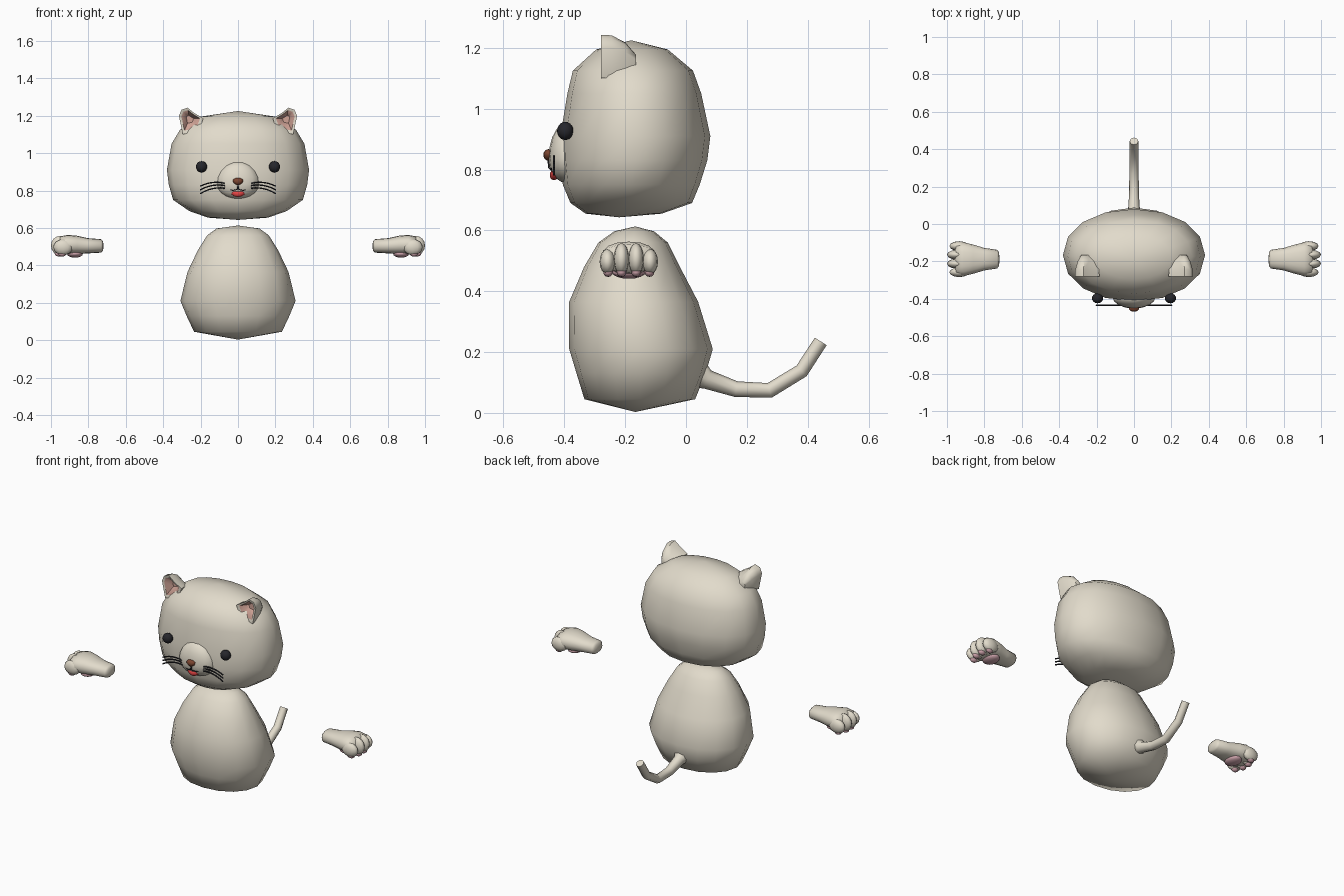
import bpy, bmesh, math
from mathutils import Vector

if "Cube" in bpy.data.objects:
    bpy.data.objects.remove(bpy.data.objects["Cube"])


def material(name, rgb):
    m = bpy.data.materials.new(name)
    m.diffuse_color = (*rgb, 1)
    m.use_nodes = True
    m.node_tree.nodes["Principled BSDF"].inputs["Base Color"].default_value = m.diffuse_color
    return m


FUR = material("fur", (0.76, 0.71, 0.60))
PINK = material("inner_ear_pink", (0.62, 0.36, 0.30))
PAD = material("pad_pink", (0.60, 0.36, 0.40))
BLACK = material("black", (0.02, 0.02, 0.025))
BROWN = material("nose_brown", (0.20, 0.06, 0.03))
RED = material("mouth_red", (0.80, 0.06, 0.06))


def finish(name, bm, mats, mirror=False, angle=70):
    bmesh.ops.recalc_face_normals(bm, faces=bm.faces)
    me = bpy.data.meshes.new(name)
    bm.to_mesh(me)
    bm.free()
    for m in mats:
        me.materials.append(m)
    me.shade_smooth()
    me.set_sharp_from_angle(angle=math.radians(angle))
    ob = bpy.data.objects.new(name, me)
    bpy.context.collection.objects.link(ob)
    if mirror:
        ob.modifiers.new("mirror", 'MIRROR').use_mirror_merge = False
    return ob


def loft(bm, rings, n=16, power=2.0, ends=(None, None)):
    """Join superellipse rings (centre, u, v); close with a pole or a flat cap."""
    loops = []
    for c, u, v in rings:
        loop = []
        for i in range(n):
            a = 2 * math.pi * i / n
            cu, sv = math.cos(a), math.sin(a)
            p = Vector(c) + Vector(u) * math.copysign(abs(cu) ** (2 / power), cu) \
                + Vector(v) * math.copysign(abs(sv) ** (2 / power), sv)
            loop.append(bm.verts.new(p))
        loops.append(loop)
    for a, b in zip(loops, loops[1:]):
        for i in range(n):
            bm.faces.new((a[i], a[(i + 1) % n], b[(i + 1) % n], b[i]))
    for loop, pole in ((loops[0], ends[0]), (loops[-1], ends[1])):
        if pole is None:
            bm.faces.new(loop)
        else:
            p = bm.verts.new(pole)
            for i in range(n):
                bm.faces.new((loop[i], loop[(i + 1) % n], p))


def stacked(name, levels, bottom, top, power):
    """Upright form from levels (z, half width, front y, back y)."""
    bm = bmesh.new()
    rings = [((0, (f + b) / 2, z), (w, 0, 0), (0, (b - f) / 2, 0)) for z, w, f, b in levels]
    loft(bm, rings, 16, power, (bottom, top))
    return finish(name, bm, [FUR])


def tube(bm, pts, radii, axis, n):
    """Tube along a planar path; axis is the normal of that plane."""
    pts = [Vector(p) for p in pts]
    axis = Vector(axis)
    rings = []
    for i, (p, r) in enumerate(zip(pts, radii)):
        t = (pts[min(i + 1, len(pts) - 1)] - pts[max(i - 1, 0)]).normalized()
        rings.append((p, axis * r, t.cross(axis) * r))
    loft(bm, rings, n)


def ball(bm, centre, radii, u=12, v=8):
    made = bmesh.ops.create_uvsphere(bm, u_segments=u, v_segments=v, radius=1)["verts"]
    for vert in made:
        vert.co = Vector([c + k * r for c, k, r in zip(centre, vert.co, radii)])
    return made


# Head and body
stacked("head", [(0.655, .16, -.33, -.08), (0.69, .26, -.38, .02), (0.75, .347, -.405, .045),
                 (0.83, .37, -.413, .07), (0.91, .38, -.413, .08), (1.05, .355, -.39, .05),
                 (1.125, .31, -.372, .023), (1.195, .20, -.295, -.06)],
        (0, -.22, .643), (0, -.18, 1.225), 2.1)
stacked("body", [(0.045, .235, -.334, .03), (0.13, .275, -.36, .065), (0.21, .308, -.384, .088),
                 (0.365, .27, -.384, .04), (0.48, .215, -.335, -.02), (0.56, .165, -.288, -.06),
                 (0.597, .115, -.236, -.105)],
        (0, -.167, .003), (0, -.167, .613), 2.1)

# Tail, flared where it leaves the body
bm = bmesh.new()
tube(bm, [(0, -.03, .165), (0, .07, .11), (0, .165, .078), (0, .275, .074),
          (0, .38, .138), (0, .443, .235)], [.09, .032, .026, .025, .024, .023], (1, 0, 0), 8)
finish("tail", bm, [FUR], angle=60)

# Ears: rounded shell with a pink hollow facing forward
outline = [(.295, 1.10), (.316, 1.20), (.302, 1.232), (.27, 1.243), (.235, 1.215),
           (.185, 1.185), (.21, 1.12)]
cx = sum(p[0] for p in outline) / 7
cz = sum(p[1] for p in outline) / 7
bm = bmesh.new()


def ear_ring(scale, y, drop=0.0):
    return [bm.verts.new((cx + (x - cx) * scale, y, cz + (z - cz) * scale - drop)) for x, z in outline]


loops = [ear_ring(.3, -.235), ear_ring(.76, -.278), ear_ring(1, -.28), ear_ring(.97, -.245),
         ear_ring(.75, -.20, .01), ear_ring(.4, -.165, .03)]
for k, (a, b) in enumerate(zip(loops, loops[1:])):
    for i in range(7):
        f = bm.faces.new((a[i], a[(i + 1) % 7], b[(i + 1) % 7], b[i]))
        f.material_index = 1 if k == 0 else 0
bm.faces.new(loops[0]).material_index = 1
bm.faces.new(loops[-1])
finish("ears", bm, [FUR, PINK], mirror=True, angle=50)

# Muzzle, stretched upward into the bridge of the nose
bm = bmesh.new()
for v in ball(bm, (0, -.39, .835), (.115, .062, .08), 16, 10):
    if v.co.z > .835:
        v.co.z = .835 + (v.co.z - .835) * 1.5
finish("muzzle", bm, [FUR])

# Nose, tapering downward
bm = bmesh.new()
for v in ball(bm, (0, -.452, .848), (.027, .017, .019)):
    v.co.x *= 1 + (v.co.z - .848) * 15
finish("nose", bm, [BROWN])

# Smiling mouth with a dark lip line
bm = bmesh.new()
for v in ball(bm, (0, -.434, .782), (.046, .014, .017)):
    v.co.z += 7 * v.co.x ** 2
    v.co.y += 6 * v.co.x ** 2
finish("mouth", bm, [RED])
bm = bmesh.new()
tube(bm, [(0, -.452, .832), (.004, -.451, .806), (.03, -.444, .80), (.06, -.432, .812)],
     [.003] * 4, (0, 1, 0), 6)
finish("lip_lines", bm, [BLACK], mirror=True)

# Eyes
bm = bmesh.new()
ball(bm, (.195, -.397, .927), (.03, .027, .03), 16, 10)
finish("eyes", bm, [BLACK], mirror=True)

# Whiskers: three arcs on each side
bm = bmesh.new()
for z0, z1 in ((.838, .823), (.826, .803), (.812, .783)):
    pts = []
    for i in range(7):
        t = i / 6
        pts.append((.07 + .133 * t, -.434, z0 + (z1 - z0) * t + .05 * t * (1 - t)))
    tube(bm, pts, [.004] * 7, (0, 1, 0), 6)
finish("whiskers", bm, [BLACK], mirror=True)

# Floating paws with four toes each
bm = bmesh.new()
Y = -.188
rings = [((x, Y, (lo + hi) / 2), (0, w, 0), (0, 0, (hi - lo) / 2)) for x, w, lo, hi in
         [(.722, .038, .478, .528), (.732, .05, .468, .54), (.80, .06, .464, .545),
          (.86, .078, .460, .558), (.91, .09, .458, .563), (.95, .086, .462, .555)]]
loft(bm, rings, 16, 2.3, ((.718, Y, .503), (.965, Y, .507)))
finish("paws", bm, [FUR], mirror=True)
bm = bmesh.new()
for dy, x, z, h in ((-.07, .935, .497, .042), (-.024, .948, .506, .052),
                    (.024, .948, .506, .052), (.07, .935, .497, .042)):
    ball(bm, (x, Y + dy, z), (.052, .026, h))
finish("toes", bm, [FUR], mirror=True)

# Paw pads underneath
bm = bmesh.new()
ball(bm, (.872, Y, .462), (.043, .055, .021))
for dy, x in ((-.068, .94), (-.024, .958), (.024, .958), (.068, .94)):
    ball(bm, (x, Y + dy, .463), (.024, .016, .016), 10, 6)
finish("paw_pads", bm, [PAD], mirror=True)
